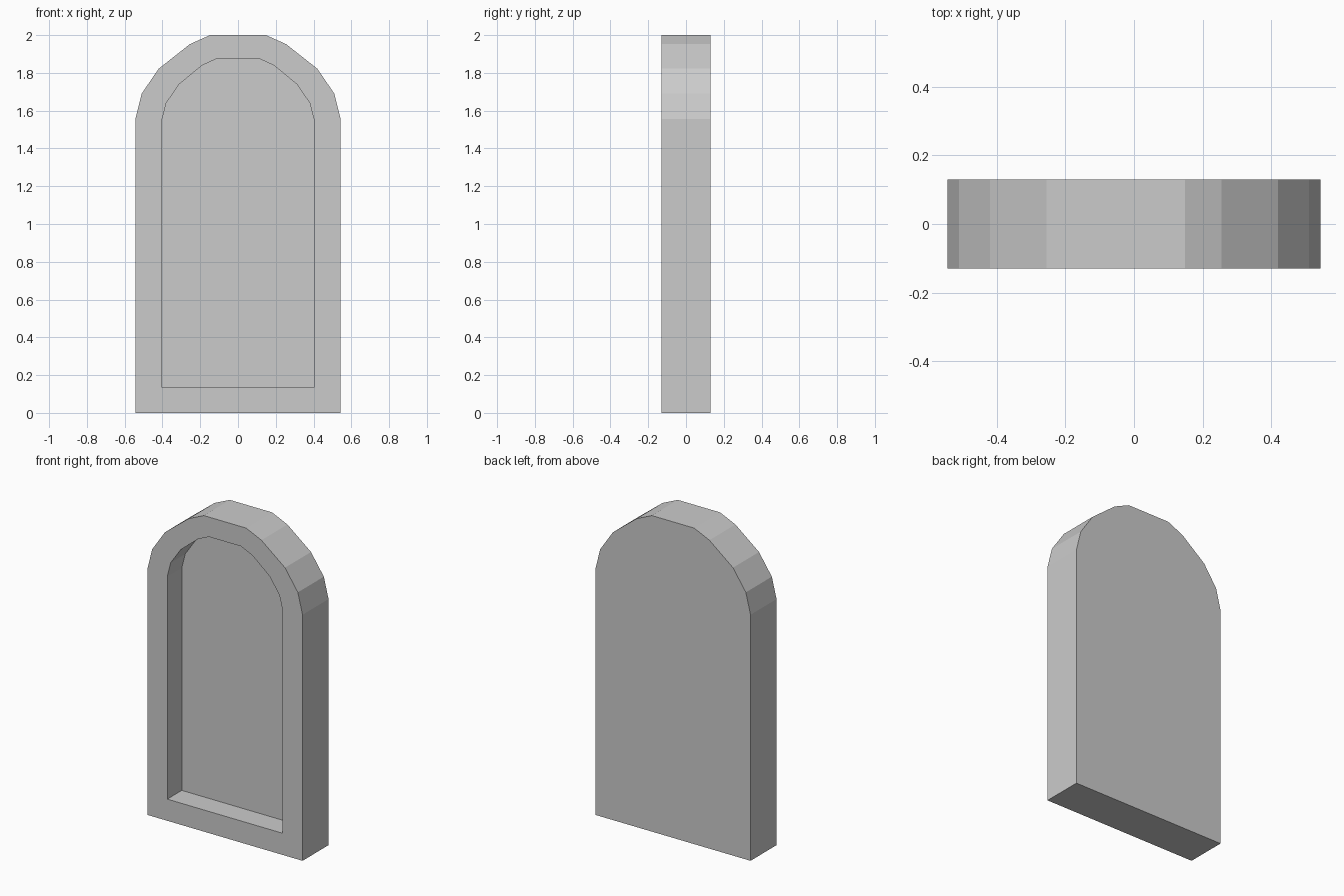
import bpy, bmesh

if "Cube" in bpy.data.objects:
    bpy.data.objects.remove(bpy.data.objects["Cube"])

# Right half of each arch profile (x, z), bottom to top
OUTER = [(0.543, 0), (0.543, 1.557), (0.51, 1.69), (0.42, 1.822), (0.255, 1.952), (0.148, 2.0)]
INNER = [(0.404, 0.137), (0.404, 1.546), (0.38, 1.64), (0.311, 1.74), (0.19, 1.84), (0.112, 1.875)]
FRONT, FLOOR, BACK = -0.13, 0.015, 0.13

bm = bmesh.new()


def arch_loop(half, y):
    # mirror the half profile into a closed loop
    points = half + [(-x, z) for x, z in reversed(half)]
    return [bm.verts.new((x, y, z)) for x, z in points]


def bridge(a, b):
    for i in range(len(a)):
        j = (i + 1) % len(a)
        bm.faces.new((a[i], a[j], b[j], b[i]))


# Back outline, outer wall, front rim, recess wall, recess floor
loops = [arch_loop(OUTER, BACK), arch_loop(OUTER, FRONT),
         arch_loop(INNER, FRONT), arch_loop(INNER, FLOOR)]
for a, b in zip(loops, loops[1:]):
    bridge(a, b)
bm.faces.new(loops[0])
bm.faces.new(loops[-1])
bmesh.ops.recalc_face_normals(bm, faces=bm.faces)

mesh = bpy.data.meshes.new("arched_niche_panel")
bm.to_mesh(mesh)
bm.free()
panel = bpy.data.objects.new("arched_niche_panel", mesh)
bpy.context.collection.objects.link(panel)
